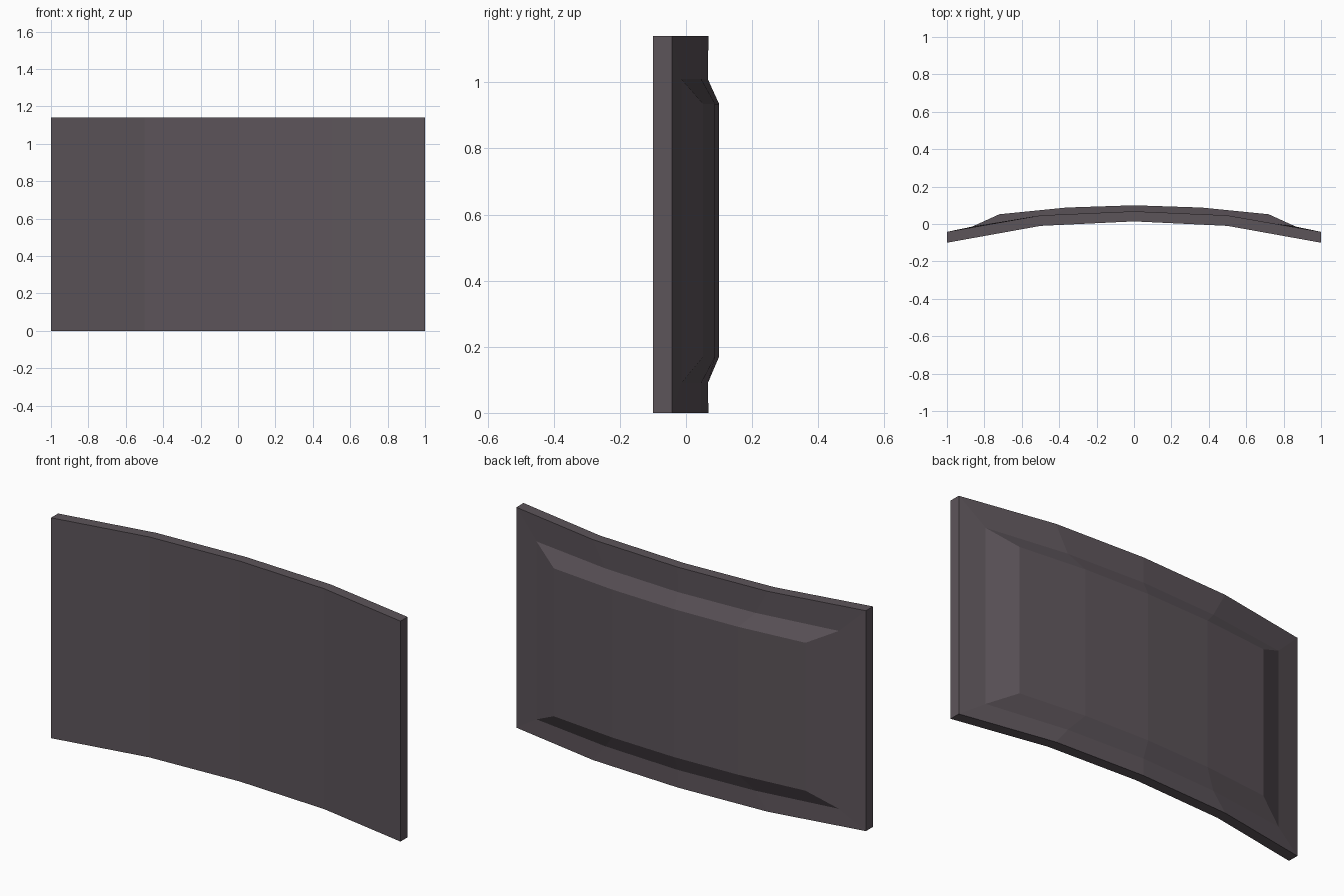
import bpy, bmesh

if "Cube" in bpy.data.objects:
    bpy.data.objects.remove(bpy.data.objects["Cube"])

# One flat colour
mat = bpy.data.materials.new("dark warm grey")
mat.diffuse_color = (0.108, 0.089, 0.102, 1)
mat.use_nodes = True
mat.node_tree.nodes["Principled BSDF"].inputs["Base Color"].default_value = mat.diffuse_color

# Cross-sections from front to back: (x, y) for edge, quarter, middle; bottom z, top z
LEVELS = [
    ([(1.0, -0.10), (0.50, -0.01), (0, 0.014)], 0.0, 1.14),      # front face
    ([(1.0, -0.042), (0.50, 0.046), (0, 0.068)], 0.0, 1.14),     # rear rim
    ([(0.865, -0.014), (0.43, 0.046), (0, 0.066)], 0.09, 1.01),  # foot of raised back
    ([(0.72, 0.052), (0.36, 0.088), (0, 0.10)], 0.17, 0.935),    # raised back
]

bm = bmesh.new()


def ring(half, lo, hi):
    """Closed loop: bottom row left to right, then top row right to left."""
    row = [(-x, y) for x, y in half] + list(reversed(half[:-1]))
    pts = [(x, y, lo) for x, y in row] + [(x, y, hi) for x, y in reversed(row)]
    return [bm.verts.new(p) for p in pts]


def cap(r):
    """Fill a ring with vertical strips."""
    n = len(r)
    for i in range(n // 2 - 1):
        bm.faces.new((r[i], r[i + 1], r[n - 2 - i], r[n - 1 - i]))


rings = [ring(*level) for level in LEVELS]
for a, b in zip(rings, rings[1:]):
    for i in range(len(a)):
        j = (i + 1) % len(a)
        bm.faces.new((a[i], a[j], b[j], b[i]))
cap(rings[0])
cap(rings[-1])
bmesh.ops.recalc_face_normals(bm, faces=bm.faces[:])

# Curved panel
mesh = bpy.data.meshes.new("curved_panel")
bm.to_mesh(mesh)
bm.free()
mesh.materials.append(mat)
panel = bpy.data.objects.new("curved_panel", mesh)
bpy.context.collection.objects.link(panel)
